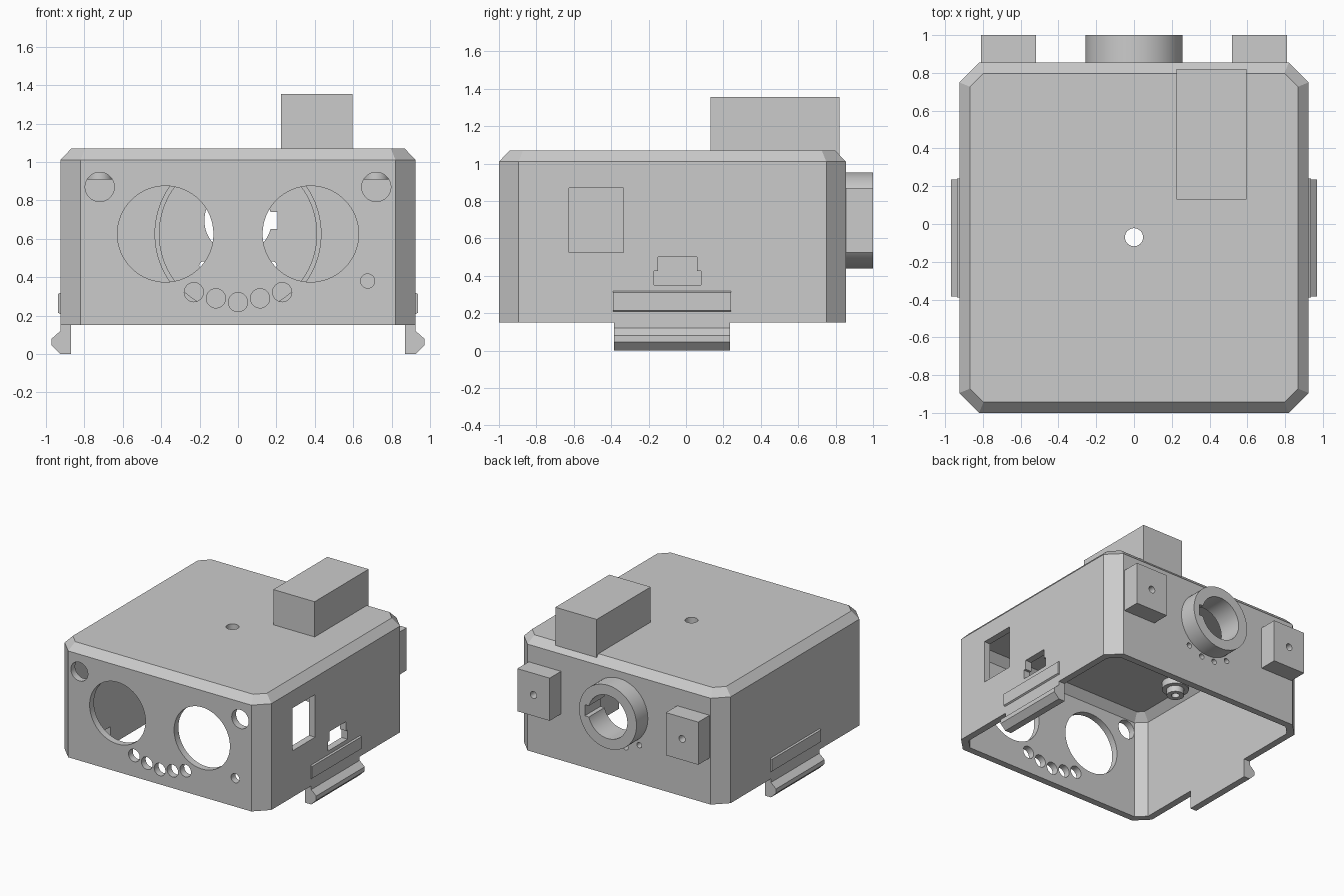
import bpy, bmesh, math
from mathutils import Matrix

if "Cube" in bpy.data.objects:
    bpy.data.objects.remove(bpy.data.objects["Cube"])

grey = bpy.data.materials.new("plain_grey")
grey.use_nodes = True
colour = (0.6, 0.6, 0.6, 1)
grey.diffuse_color = colour
grey.node_tree.nodes["Principled BSDF"].inputs["Base Color"].default_value = colour


def finish(name, bm):
    bmesh.ops.recalc_face_normals(bm, faces=bm.faces)
    me = bpy.data.meshes.new(name)
    bm.to_mesh(me)
    bm.free()
    me.materials.append(grey)
    ob = bpy.data.objects.new(name, me)
    bpy.context.collection.objects.link(ob)
    return ob


def prism(name, points, depth, place):
    """Extrude a flat outline along the axis given by place(u, v, w)."""
    bm = bmesh.new()
    a, b = [[bm.verts.new(place(u, v, w)) for u, v in points] for w in depth]
    bm.faces.new(a)
    bm.faces.new(b)
    n = len(points)
    for i in range(n):
        j = (i + 1) % n
        bm.faces.new((a[i], a[j], b[j], b[i]))
    return finish(name, bm)


def box(name, x, y, z):
    pts = [(x[0], y[0]), (x[1], y[0]), (x[1], y[1]), (x[0], y[1])]
    return prism(name, pts, z, lambda u, v, w: (u, v, w))


def cylinder(name, axis, u, v, r, span, sides=64):
    pts = [(u + r * math.cos(math.tau * i / sides),
            v + r * math.sin(math.tau * i / sides)) for i in range(sides)]
    if axis == "Y":
        return prism(name, pts, span, lambda a, b, w: (a, w, b))
    return prism(name, pts, span, lambda a, b, w: (a, b, w))


def shell(name, inset, bottom, top):
    """Box with cut corners and a chamfered top edge."""
    bm = bmesh.new()
    rings = []
    for z, d in ((bottom, inset), (top - 0.06, inset), (top, inset + 0.057)):
        x, y0, y1 = 0.925 - d, -1 + d, 0.855 - d
        c = 0.105 - 0.5858 * d
        outline = [(x - c, y0), (x, y0 + c), (x, y1 - c), (x - c, y1),
                   (c - x, y1), (-x, y1 - c), (-x, y0 + c), (c - x, y0)]
        rings.append([bm.verts.new((px, py, z)) for px, py in outline])
    for a, b in zip(rings, rings[1:]):
        for i in range(8):
            j = (i + 1) % 8
            bm.faces.new((a[i], a[j], b[j], b[i]))
    bm.faces.new(rings[0])
    bm.faces.new(rings[-1])
    return finish(name, bm)


def cut(target, cutters):
    for c in cutters:
        m = target.modifiers.new("cut", "BOOLEAN")
        m.operation, m.solver, m.object = "DIFFERENCE", "EXACT", c
    bpy.context.view_layer.update()
    graph = bpy.context.evaluated_depsgraph_get()
    me = bpy.data.meshes.new_from_object(target.evaluated_get(graph))
    target.modifiers.clear()
    target.data = me
    for c in cutters:
        bpy.data.objects.remove(c)


def smooth(ob):
    bpy.ops.object.select_all(action="DESELECT")
    ob.select_set(True)
    bpy.context.view_layer.objects.active = ob
    bpy.ops.object.shade_smooth_by_angle(angle=math.radians(30))


# Hollow housing, open underneath
housing = shell("housing", 0, 0.15, 1.07)
cuts = [shell("cavity", 0.055, 0, 1.015)]

# Front openings: round windows, corner holes, arc of small holes
front = (-1.1, -0.9)
for s in (-1, 1):
    cuts.append(cylinder("eye_cut", "Y", s * 0.378, 0.625, 0.25, front))
    cuts.append(cylinder("corner_cut", "Y", s * 0.72, 0.87, 0.076, front))
for x, z in ((-0.23, 0.322), (-0.115, 0.29), (0, 0.27), (0.115, 0.29), (0.23, 0.322)):
    cuts.append(cylinder("arc_cut", "Y", x, z, 0.05, front, 32))
cuts.append(cylinder("pin_cut", "Y", 0.675, 0.38, 0.037, front, 32))

# Roof hole
cuts.append(cylinder("roof_cut", "Z", 0, -0.07, 0.048, (0.9, 1.2), 32))

# Side window and stepped socket on the left wall
cuts.append(box("window_cut", (0.8, 1), (-0.625, -0.335), (0.525, 0.87)))
socket = [(-0.17, 0.35), (0.08, 0.35), (0.08, 0.425), (0.06, 0.425),
          (0.06, 0.5), (-0.15, 0.5), (-0.15, 0.425), (-0.17, 0.425)]
cuts.append(prism("socket_cut", socket, (0.8, 1), lambda u, v, w: (w, u, v)))

# Back openings
back = (0.7, 1.1)
cuts.append(cylinder("bore_cut", "Y", 0, 0.695, 0.175, back))
cuts.append(box("key_cut", (0.1, 0.205), back, (0.65, 0.74)))
for s in (-1, 1):
    cuts.append(cylinder("block_hole_cut", "Y", s * 0.665, 0.695, 0.028, back, 24))
    for x, z in ((0.18, 0.46), (0.06, 0.41)):
        cuts.append(cylinder("vent_cut", "Y", s * x, z, 0.022, back, 24))
cut(housing, cuts)
smooth(housing)

# Keyed collar on the back
collar = cylinder("back_collar", "Y", 0, 0.695, 0.257, (0.85, 1))
cut(collar, [cylinder("bore_cut", "Y", 0, 0.695, 0.175, back),
             box("key_cut", (0.1, 0.205), back, (0.65, 0.74))])
smooth(collar)

# Shallow ring inside the back wall
ring = cylinder("inner_ring", "Y", 0, 0.625, 0.435, (0.78, 0.803))
cut(ring, [cylinder("ring_cut", "Y", 0, 0.625, 0.41, back)])
smooth(ring)

# Block on the roof
box("roof_block", (0.225, 0.595), (0.13, 0.82), (1.04, 1.355))

clip = [(0.87, 0.005), (0.925, 0.005), (0.97, 0.045), (0.97, 0.08),
        (0.925, 0.12), (0.925, 0.16), (0.87, 0.16)]
clip = [(x, max(0, z - 0.005) if z < 0.01 else z) for x, z in clip]
rail = [(0.92, 0.205), (0.937, 0.215), (0.937, 0.312), (0.92, 0.322)]
for s, side in ((1, "left"), (-1, "right")):
    # Mounting block with a screw hole
    block = box(side + "_back_block", sorted((s * 0.52, s * 0.81)), (0.85, 1), (0.525, 0.87))
    cut(block, [cylinder("hole_cut", "Y", s * 0.665, 0.695, 0.028, back, 24)])
    smooth(block)
    # Snap clip and grip rail on each side
    prism(side + "_clip", clip, (-0.385, 0.235), lambda u, v, w: (s * u, w, v))
    prism(side + "_rail", rail, (-0.39, 0.24), lambda u, v, w: (s * u, w, v))
    # Stepped screw post hanging from the ceiling
    for part, r, low in (("post_base", 0.1, 0.96), ("post_tip", 0.065, 0.91)):
        post = cylinder(side + "_" + part, "Z", s * 0.72, -0.38, r, (low, 1.02), 32)
        cut(post, [cylinder("hole_cut", "Z", s * 0.72, -0.38, 0.03, (0.8, 1.1), 24)])
        smooth(post)
